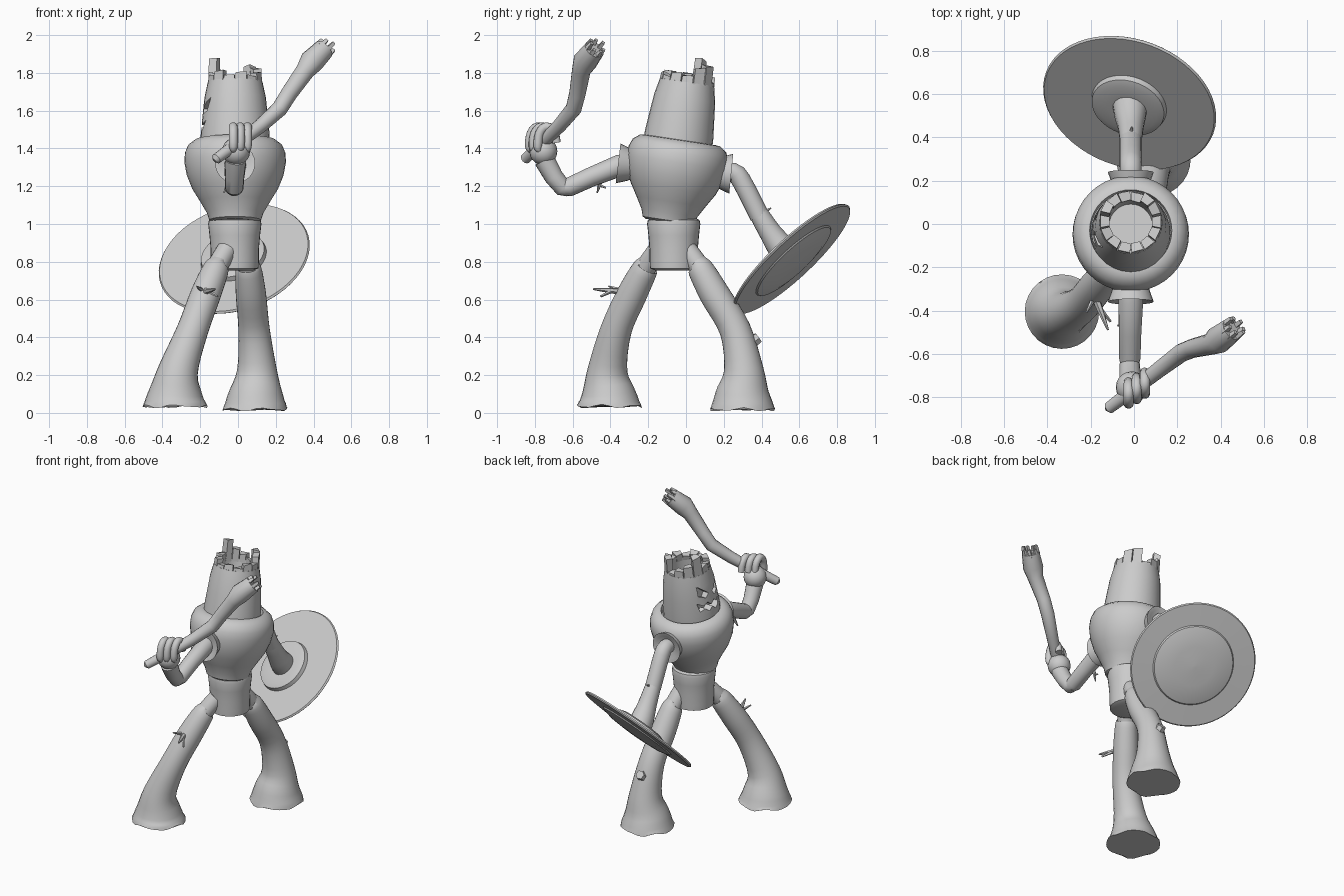
import bpy, bmesh, math, random
from mathutils import Vector, Matrix

if "Cube" in bpy.data.objects:
    bpy.data.objects.remove(bpy.data.objects["Cube"])
random.seed(4)
V = Vector


def finish(name, bm):
    bmesh.ops.recalc_face_normals(bm, faces=bm.faces[:])
    me = bpy.data.meshes.new(name)
    bm.to_mesh(me)
    bm.free()
    ob = bpy.data.objects.new(name, me)
    bpy.context.collection.objects.link(ob)
    return ob


def skin(bm, rings):
    n = len(rings[0])
    for a, b in zip(rings, rings[1:]):
        for i in range(n):
            bm.faces.new((a[i], a[(i + 1) % n], b[(i + 1) % n], b[i]))
    bm.faces.new(rings[0])
    bm.faces.new(rings[-1])


def lathe(name, profile, origin, axis=(0, 0, 1), n=32):
    """Revolve (radius, height) pairs about an axis."""
    bm = bmesh.new()
    m = Matrix.Translation(origin) @ V((0, 0, 1)).rotation_difference(V(axis)).to_matrix().to_4x4()
    skin(bm, [[bm.verts.new(m @ V((r * math.cos(2 * math.pi * i / n), r * math.sin(2 * math.pi * i / n), h)))
               for i in range(n)] for r, h in profile])
    return finish(name, bm)


def resample(pts, k):
    """Catmull-Rom smoothing of 4D points (position + radius)."""
    p = [pts[0]] + pts + [pts[-1]]
    out = []
    for i in range(1, len(p) - 2):
        a, b, c, d = p[i - 1:i + 3]
        for j in range(k):
            t = j / k
            out.append(0.5 * (2 * b + (c - a) * t + (2 * a - 5 * b + 4 * c - d) * t * t
                              + (3 * b - a - 3 * c + d) * t ** 3))
    return out + [pts[-1]]


def tube(name, pts, n=16, k=1, flat_end=False, wave=0.0):
    """Sweep a circle along (x, y, z, radius) points."""
    pts = [V(p) for p in pts]
    if k > 1:
        pts = resample(pts, k)
    bm = bmesh.new()
    rings, prev, u = [], None, None
    for i, p in enumerate(pts):
        t = (pts[min(i + 1, len(pts) - 1)] - pts[max(i - 1, 0)]).to_3d().normalized()
        if flat_end and i >= len(pts) - 3:
            t = V((0, 0, -1))
        u = t.orthogonal().normalized() if u is None else prev.rotation_difference(t) @ u
        prev, w = t, t.cross(u)
        ring = []
        for j in range(n):
            a = 2 * math.pi * j / n
            q = p.to_3d() + p.w * (u * math.cos(a) + w * math.sin(a))
            if wave and i == len(pts) - 1:
                q.z += wave * (math.sin(5 * a) + 0.5 * math.sin(8 * a + 1)) * 0.6
            ring.append(bm.verts.new(q))
        rings.append(ring)
    skin(bm, rings)
    return finish(name, bm)


def twig(name, base, tip, r, fork):
    """Thorny twig with one side prong."""
    a, b = V(base), V(tip)
    tube(name, [(*a, r), (*a.lerp(b, .5), r * .75), (*b, r * .25)], 6)
    m = a.lerp(b, .45)
    tube(name + "_fork", [(*m, r * .6), (*(m + V(fork)), r * .3)], 5)


# torso and pelvis
lean = V((0, .15, 1)).normalized()
lathe("pelvis", [(.10, .755), (.125, .765), (.127, .80), (.128, .87), (.134, .94), (.141, 1.0), (.137, 1.02), (.12, 1.03)],
      (-.017, -.065, 0))
lathe("torso", [(.12, 0), (.137, .01), (.15, .05), (.185, .11), (.228, .18), (.256, .25), (.269, .32), (.266, .37),
                (.25, .41), (.215, .437), (.19, .44), (.185, .41), (.12, .40)], (-.015, -.095, 1.01), lean, 40)

# hollow stump head with broken rim
hb = V((-.015, -.047, 1.40))
head = lathe("head", [(.185, 0), (.182, .08), (.172, .18), (.163, .27), (.145, .355), (.105, .36), (.10, .27)], hb, lean, 28)
rot = V((0, 0, 1)).rotation_difference(lean).to_matrix().to_4x4()
heights = [.03, .07, .09, .01, .03, .06, .12, .04, .015, .03, .01, .025, .01, .03]
bm = bmesh.new()
for i, h in enumerate(heights):
    ring = []
    for z in (.34, .365 + h):
        for r, s in ((.104, -.46), (.147, -.46), (.147, .46), (.104, .46)):
            a = 2 * math.pi * (i + s) / 14
            dz = random.uniform(-.01, .01) if z > .35 else 0
            rr = r - .004 * (z > .35)
            ring.append(bm.verts.new(hb + rot.to_3x3() @ V((rr * math.cos(a), rr * math.sin(a), z + dz))))
    skin(bm, [ring[:4], ring[4:]])
finish("broken_rim", bm)

# carved face on the -x side
bm = bmesh.new()
face = [[(-.11, 1.67), (-.03, 1.61), (-.05, 1.58), (-.10, 1.60)],
        [(.09, 1.67), (.01, 1.61), (.03, 1.58), (.08, 1.60)],
        [(-.11, 1.55), (-.07, 1.53), (-.04, 1.55), (-.01, 1.525), (.02, 1.55), (.05, 1.53), (.09, 1.55),
         (.07, 1.49), (.04, 1.51), (.01, 1.485), (-.02, 1.51), (-.05, 1.485), (-.08, 1.50)]]
for poly in face:
    skin(bm, [[bm.verts.new((x, y, z)) for y, z in poly] for x in (-.3, -.14)])
cutter = finish("face_cutter", bm)
cutter.hide_render = True
mod = head.modifiers.new("face", "BOOLEAN")
mod.object, mod.operation, mod.solver = cutter, "DIFFERENCE", "EXACT"
bpy.context.view_layer.objects.active = head
bpy.ops.object.modifier_apply(modifier="face")
bpy.data.objects.remove(cutter)

# legs: hip peg and flared trouser-like trunk
legs = {"front": [(-.06, -.15, .86), (-.115, -.215, .765), (-.17, -.285, .63), (-.24, -.37, .44), (-.315, -.415, .23),
                  (-.332, -.41, .10), (-.333, -.405, .035)],
        "rear": [(.03, .0, .87), (.055, .075, .765), (.068, .15, .63), (.085, .26, .44), (.1, .305, .23),
                 (.095, .3, .10), (.09, .3, .018)]}
for side, p in legs.items():
    tube(side + "_hip", [(*p[0], .055), (*p[1], .055), (*p[2], .05)], 16, 3)
    rad = [.068, .08, .083, .105, .145, .172]
    top = V(p[1]).lerp(V(p[0]), .12)
    tube(side + "_leg", [(*top, .05)] + [(*q, r) for q, r in zip(p[1:], rad)], 28, 4, True, .012)
twig("leg_twig", (-.19, -.31, .64), (-.12, -.49, .655), .02, (.05, -.06, -.03))
tube("leg_twig_side", [(-.19, -.35, .65, .012), (-.22, -.41, .67, .004)], 5)
tube("leg_stub", [(.09, .29, .33, .04), (.09, .385, .40, .03)], 6)

# shoulder collars
for nm, o, d in (("weapon_collar", (-.015, -.27, 1.31), (0, -1, .12)), ("shield_collar", (-.015, .15, 1.275), (0, 1, -.1))):
    lathe(nm, [(.07, 0), (.085, .03), (.106, .09), (.08, .085), (.05, .07)], o, d, 24)

# weapon arm
tube("weapon_upper_arm", [(-.015, -.29, 1.32, .05), (-.015, -.35, 1.31, .058), (-.018, -.5, 1.25, .052),
                          (-.02, -.62, 1.195, .05), (-.02, -.66, 1.19, .04)], 18)
tube("weapon_forearm", [(-.02, -.62, 1.18, .035), (-.02, -.65, 1.19, .047), (-.018, -.7, 1.25, .05),
                        (-.012, -.75, 1.34, .055)], 18)
twig("arm_twig", (-.04, -.45, 1.24), (-.075, -.47, 1.165), .014, (.0, .035, -.015))

# hand with curled fingers
s = math.pi / 10
lathe("palm", [(.073 * math.sin(s * i) + .001, -.073 * math.cos(s * i)) for i in range(11)], (-.01, -.755, 1.385), n=20)
for i, (x, y) in enumerate(((-.025, -.03), (.012, -.01), (.05, .015))):
    tube("finger_%d" % i, [(x, y - .79, 1.385, .012), (x, y - .80, 1.41, .023), (x, y - .79, 1.48, .024),
                           (x, y - .755, 1.515, .024), (x, y - .715, 1.49, .024), (x, y - .70, 1.43, .022)], 12, 3)

# crooked club with splintered end
club = [(-.125, -.855, 1.335, .012), (-.115, -.85, 1.345, .028), (.03, -.74, 1.45, .034), (.12, -.67, 1.52, .038),
        (.22, -.595, 1.61, .043), (.27, -.575, 1.69, .044), (.355, -.555, 1.81, .05), (.39, -.535, 1.86, .065),
        (.455, -.485, 1.925, .056)]
tube("club", club, 14)
d = V((.065, .05, .065)).normalized()
u = d.orthogonal().normalized()
w = d.cross(u)
for i in range(7):
    a = 2 * math.pi * i / 7
    q = V(club[-1][:3]) + .042 * (u * math.cos(a) + w * math.sin(a))
    tube("splinter_%d" % i, [(*(q - d * .02), .018), (*(q + d * random.uniform(.02, .055)), .012)], 4)

# shield arm
tube("shield_upper_arm", [(-.015, .18, 1.27, .045), (-.015, .25, 1.275, .05), (-.015, .29, 1.235, .052),
                          (-.015, .35, 1.12, .052), (-.015, .39, 1.04, .052)], 18, 2)
tube("shield_forearm", [(-.015, .365, 1.09, .045), (-.015, .40, 1.03, .053), (-.015, .45, .95, .06),
                        (-.017, .50, .88, .073), (-.018, .545, .83, .08)], 18, 2)
twig("shield_arm_twig", (-.015, .40, 1.05), (-.01, .45, 1.085), .014, (.0, -.015, .03))

# round shield with boss on the inside and shallow dome outside
lathe("shield", [(.07, -.045), (.14, -.045), (.172, -.035), (.178, -.01), (.405, -.01), (.412, 0), (.405, .008),
                 (.265, .012), (.258, .02), (.2, .034), (.13, .04), (.06, .043), (.01, .046)],
      (-.02, .56, .815), (.24, .66, -.71), 56)

# smooth shading with crisp edges
for ob in bpy.data.objects:
    ob.select_set(ob.type == 'MESH')
bpy.ops.object.shade_smooth_by_angle(angle=math.radians(35))
